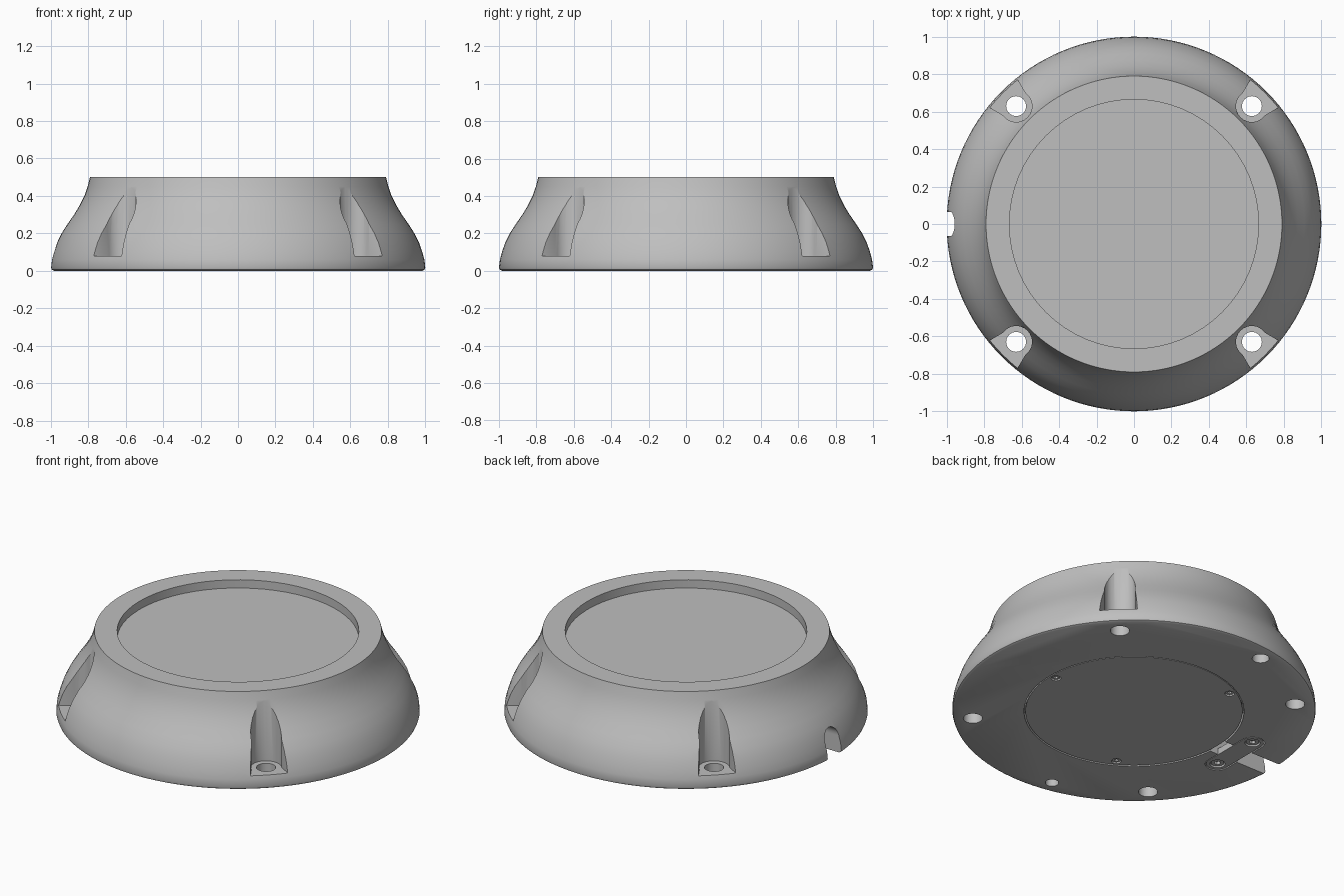
import bpy, bmesh
from math import sin, cos, pi, radians
from mathutils import Matrix, Vector

old = bpy.data.objects.get("Cube")
if old:
    bpy.data.objects.remove(old, do_unlink=True)

grey = bpy.data.materials.new("plain grey")
grey.use_nodes = True
COLOUR = (0.52, 0.52, 0.52, 1)
grey.diffuse_color = COLOUR
grey.node_tree.nodes["Principled BSDF"].inputs["Base Color"].default_value = COLOUR


def circle(x, y, r, n=32):
    return [(x + r * cos(2 * pi * i / n), y + r * sin(2 * pi * i / n)) for i in range(n)]


def arc(x, y, r, a0, a1, n=16):
    angles = [radians(a0 + (a1 - a0) * i / n) for i in range(n + 1)]
    return [(x + r * cos(a), y + r * sin(a)) for a in angles]


def solid(name, prisms, matrix=None):
    """One object made of straight prisms, each (outline, bottom, top)."""
    bm = bmesh.new()
    for outline, z0, z1 in prisms:
        low = [bm.verts.new((x, y, z0)) for x, y in outline]
        high = [bm.verts.new((x, y, z1)) for x, y in outline]
        bm.faces.new(low[::-1])
        bm.faces.new(high)
        for i in range(len(low)):
            j = (i + 1) % len(low)
            bm.faces.new((low[i], low[j], high[j], high[i]))
    if matrix:
        bm.transform(matrix)
    return finish(name, bm)


def finish(name, bm):
    bmesh.ops.recalc_face_normals(bm, faces=bm.faces)
    mesh = bpy.data.meshes.new(name)
    bm.to_mesh(mesh)
    bm.free()
    mesh.materials.append(grey)
    obj = bpy.data.objects.new(name, mesh)
    bpy.context.collection.objects.link(obj)
    return obj


def activate(obj):
    bpy.ops.object.select_all(action='DESELECT')
    obj.select_set(True)
    bpy.context.view_layer.objects.active = obj


def cut(obj, cutter):
    activate(obj)
    mod = obj.modifiers.new("cut", 'BOOLEAN')
    mod.operation, mod.solver, mod.object = 'DIFFERENCE', 'EXACT', cutter
    bpy.ops.object.modifier_apply(modifier=mod.name)
    bpy.data.objects.remove(cutter, do_unlink=True)


def smooth(obj):
    activate(obj)
    bpy.ops.object.shade_smooth_by_angle(angle=radians(30))


# Flared base, lathed from its side profile
profile = [(.985, 0), (.996, .006), (1, .018), (.995, .06), (.984, .1), (.967, .15),
           (.942, .2), (.91, .25), (.875, .3), (.845, .35), (.82, .4), (.803, .45), (.79, .5)]
bm = bmesh.new()
SIDES = 128
rings = [[bm.verts.new((x, y, z)) for x, y in circle(0, 0, r, SIDES)] for r, z in profile]
for a, b in zip(rings, rings[1:]):
    for i in range(SIDES):
        j = (i + 1) % SIDES
        bm.faces.new((a[i], a[j], b[j], b[i]))
bm.faces.new(rings[0][::-1])
bm.faces.new(rings[-1])
base = finish("base", bm)

# Shallow round tray in the top
cut(base, solid("tray_cutter", [(circle(0, 0, .665, 64), .45, .6)]))

# Four open screw pockets, flaring outward, with through holes
BOLT = .89
pocket = arc(BOLT, 0, .085, 80, 280) + [(1.1, -.135), (1.1, .135)]
pockets, holes = [], []
for k in range(4):
    turn = Matrix.Rotation(pi / 4 + k * pi / 2, 2)
    pockets.append(([tuple(turn @ Vector(p)) for p in pocket], .08, .6))
    x, y = turn @ Vector((BOLT, 0))
    holes.append((circle(x, y, .053), -.1, .2))
cut(base, solid("pocket_cutter", pockets))

# Two blind holes underneath
holes += [(circle(-.16, .893, .047), -.1, .09), (circle(-.16, -.893, .037), -.1, .09)]
cut(base, solid("hole_cutter", holes))

# Recesses underneath for the cover and the cable clamp
CLAMP_X, CLAMP_Y = -.725, .15


def stadium(r):
    return arc(CLAMP_X, CLAMP_Y, r, 0, 180) + arc(CLAMP_X, -CLAMP_Y, r, 180, 360)


cut(base, solid("cover_cutter", [(circle(0, 0, .605, 96), -.1, .04)]))
cut(base, solid("clamp_cutter", [(stadium(.068), -.1, .04)]))

# Arched cable channel running out through the side
arch = [(-.065, -.1), (.065, -.1)] + arc(0, .105, .065, 0, 180)
along_x = Matrix(((0, 0, 1, 0), (1, 0, 0, 0), (0, 1, 0, 0), (0, 0, 0, 1)))
cut(base, solid("channel_cutter", [(arch, -1.2, -.55)], along_x))
smooth(base)

# Round cover and clamp plate, each with sunken socket screws
cover_spots = [(.56 * cos(a), .56 * sin(a)) for a in (0, 2 * pi / 3, 4 * pi / 3)]
clamp_spots = [(CLAMP_X, CLAMP_Y), (CLAMP_X, -CLAMP_Y)]
for name, outline, spots, r in (
        ("bottom_cover", circle(0, 0, .597, 96), cover_spots, .027),
        ("cable_clamp", stadium(.062), clamp_spots, .042)):
    plate = solid(name, [(outline, .002, .04)])
    cut(plate, solid("seat_cutter", [(circle(x, y, r), -.1, .03) for x, y in spots]))
    smooth(plate)
    screws = solid(name + "_screws", [(circle(x, y, r * .85), .008, .035) for x, y in spots])
    cut(screws, solid("socket_cutter", [(circle(x, y, r * .45, 6), -.1, .025) for x, y in spots]))
    smooth(screws)
